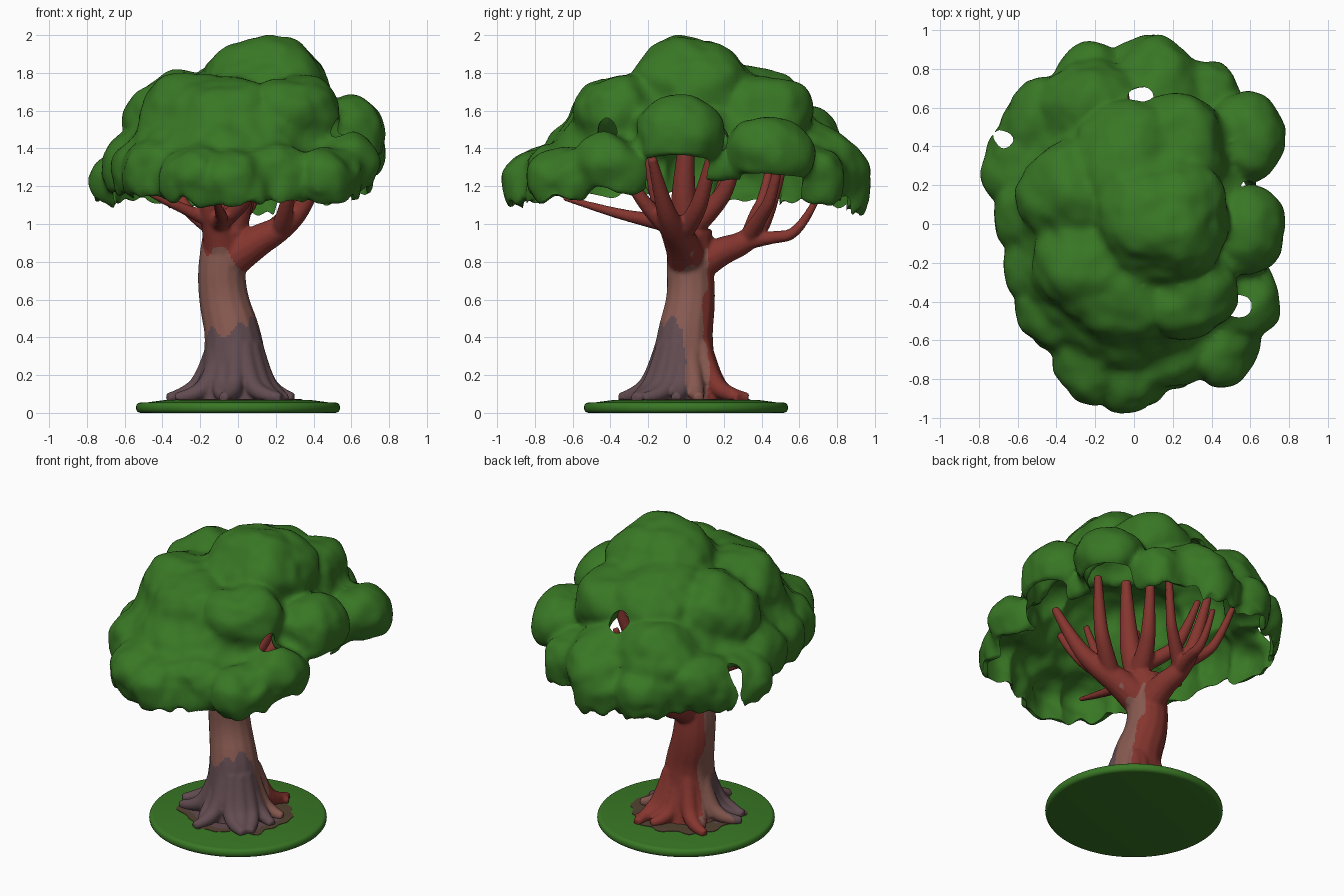
import bpy, bmesh, math, random
from mathutils import Matrix, noise

random.seed(4)
start_cube = bpy.data.objects.get("Cube")
if start_cube:
    bpy.data.objects.remove(start_cube, do_unlink=True)


def material(name, rgb):
    mat = bpy.data.materials.new(name)
    mat.use_nodes = True
    mat.diffuse_color = (*rgb, 1)
    for node in mat.node_tree.nodes:
        if node.type == 'BSDF_PRINCIPLED':
            node.inputs["Base Color"].default_value = (*rgb, 1)
            node.inputs["Roughness"].default_value = 0.9
    return mat


GREEN = material("leaf green", (0.04, 0.185, 0.018))
RED = material("red bark", (0.235, 0.036, 0.028))
TAN = material("pale bark", (0.24, 0.1, 0.08))
GREY = material("grey purple bark", (0.12, 0.07, 0.08))
SOIL = material("brown soil", (0.085, 0.055, 0.03))


def add_object(name, data, *mats):
    obj = bpy.data.objects.new(name, data)
    bpy.context.scene.collection.objects.link(obj)
    for mat in mats:
        data.materials.append(mat)
    return obj


def from_bmesh(name, bm, *mats):
    mesh = bpy.data.meshes.new(name)
    bm.to_mesh(mesh)
    bm.free()
    return add_object(name, mesh, *mats)


def evaluated_mesh(obj):
    graph = bpy.context.evaluated_depsgraph_get()
    return bpy.data.meshes.new_from_object(obj.evaluated_get(graph))


def bake(obj):
    mesh = evaluated_mesh(obj)
    obj.modifiers.clear()
    obj.data = mesh


def fuse(obj, voxel, rounds):
    """Weld overlapping solids into one soft skin."""
    remesh = obj.modifiers.new("fuse", 'REMESH')
    remesh.mode = 'VOXEL'
    remesh.voxel_size = voxel
    soften = obj.modifiers.new("soften", 'SMOOTH')
    soften.factor = 0.5
    soften.iterations = rounds
    bake(obj)


def smooth(obj, degrees):
    bpy.ops.object.select_all(action='DESELECT')
    obj.select_set(True)
    bpy.context.view_layer.objects.active = obj
    bpy.ops.object.shade_smooth_by_angle(angle=math.radians(degrees))


# Ground disc with a rounded rim and a slightly raised middle
bm = bmesh.new()
bmesh.ops.create_cone(bm, cap_ends=True, segments=72, radius1=0.54, radius2=0.54,
                      depth=0.055, matrix=Matrix.Translation((0, 0, 0.0275)))
rim = [e for e in bm.edges if all(abs(v.co.z - e.verts[0].co.z) < 1e-4 for v in e.verts)]
bmesh.ops.bevel(bm, geom=rim, offset=0.024, segments=4, affect='EDGES', profile=0.5)
bmesh.ops.create_cone(bm, cap_ends=True, segments=72, radius1=0.515, radius2=0.38,
                      depth=0.018, matrix=Matrix.Translation((0, 0, 0.06)))
smooth(from_bmesh("ground_disc", bm, GREEN), 40)

# Ragged soil patch, stained by the bark along the front
bm = bmesh.new()
SIDES = 90
rings = []
for scale, z in ((1, 0.066), (1, 0.072), (.86, 0.074)):
    ring = []
    for i in range(SIDES):
        a = math.tau * i / SIDES
        r = scale * (0.33 + 0.09 * noise.noise((3 * math.cos(a), 3 * math.sin(a), 2)))
        ring.append(bm.verts.new((r * math.cos(a), r * math.sin(a), z)))
    rings.append(ring)
hub = bm.verts.new((0, 0, 0.074))
for i in range(SIDES):
    j = (i + 1) % SIDES
    for low, high in zip(rings, rings[1:]):
        bm.faces.new((low[i], low[j], high[j], high[i]))
    inner = bm.faces.new((rings[2][i], rings[2][j], hub))
    inner.material_index = int(rings[2][i].co.y < .06)
from_bmesh("soil_patch", bm, SOIL, GREY)

# Trunk, limbs and roots as tapered tubes: x, y, z, radius
wood = bpy.data.curves.new("wood_paths", 'CURVE')
wood.dimensions = '3D'
wood.bevel_depth = 1
wood.bevel_resolution = 5
wood.resolution_u = 6
wood.use_fill_caps = True


def tube(*points):
    spline = wood.splines.new('NURBS')
    spline.points.add(len(points) - 1)
    for p, (x, y, z, r) in zip(spline.points, points):
        p.co = (x, y, z, 1)
        p.radius = r
    spline.order_u = 3
    spline.use_endpoint_u = True


tube((-.02, -.01, .05, .22), (-.02, -.01, .2, .18), (-.02, -.01, .4, .15),
     (-.08, .03, .6, .13), (-.09, .02, .8, .125), (-.06, .02, .97, .12))
# front left limb and its forks
tube((-.06, .01, .8, .11), (.08, -.02, .9, .09), (.24, -.07, .98, .065),
     (.36, -.12, 1.1, .045), (.48, -.18, 1.35, .025))
tube((.14, -.04, .93, .06), (.28, .05, 1.04, .05), (.36, .1, 1.2, .04), (.42, .16, 1.45, .025))
tube((.22, -.08, .97, .05), (.26, -.22, 1.08, .04), (.3, -.34, 1.3, .025))
# middle limb
tube((-.06, .02, .88, .1), (-.02, 0, 1.02, .08), (.03, -.02, 1.2, .06), (.08, .02, 1.6, .03))
tube((-.02, .02, .98, .07), (.02, .14, 1.08, .055), (.08, .24, 1.22, .04), (.12, .3, 1.5, .025))
tube((0, .06, 1.02, .05), (-.14, .16, 1.1, .045), (-.22, .22, 1.25, .035), (-.3, .25, 1.5, .02))
# front limb
tube((-.08, 0, .84, .1), (-.12, -.07, 1, .075), (-.16, -.14, 1.1, .05), (-.2, -.22, 1.45, .025))
tube((-.11, -.08, 1, .05), (-.08, -.25, 1.03, .035), (-.1, -.42, 1.07, .025), (-.12, -.65, 1.14, .015))
tube((-.11, -.08, 1, .05), (.02, -.2, 1.08, .04), (.06, -.28, 1.2, .03), (.08, -.36, 1.45, .02))
tube((-.13, -.08, 1.01, .045), (-.26, -.12, 1.07, .03), (-.38, -.16, 1.12, .024), (-.54, -.2, 1.2, .014))
# back limb
tube((-.07, .03, .76, .1), (-.07, .16, .85, .08), (-.1, .32, .9, .06),
     (-.12, .43, 1.03, .045), (-.15, .52, 1.35, .025))
tube((-.1, .3, .9, .045), (-.05, .44, .93, .035), (-.05, .6, .94, .028), (-.04, .7, 1.15, .018))
tube((-.1, .32, .92, .05), (.02, .4, 1.04, .04), (.1, .46, 1.15, .03), (.16, .52, 1.45, .02))
tube((-.1, .34, .95, .045), (-.24, .36, 1.04, .035), (-.32, .42, 1.15, .028), (-.4, .46, 1.4, .02))

ROOTS = 15
for i in range(ROOTS):
    a = math.tau * (i + random.uniform(-.25, .25)) / ROOTS
    reach = random.uniform(.3, .39)
    bend = random.uniform(-.45, .45)
    path = []
    for out, z, r, turn in ((.3, .36, .05, 0), (.45, .17, .055, 0), (.75, .09, .042, .4), (1, .08, .026, 1)):
        t = a + bend * turn
        path.append((reach * out * math.cos(t) - .01, reach * out * math.sin(t) - .01, z, r))
    tube(*path)

paths = add_object("wood_paths", wood)
trunk = add_object("trunk_and_branches", evaluated_mesh(paths))
bpy.data.objects.remove(paths, do_unlink=True)
fuse(trunk, 0.011, 3)
trunk.data.materials.clear()
for mat in (RED, TAN, GREY):
    trunk.data.materials.append(mat)

# Bark colours by height and by side, with ragged borders
for face in trunk.data.polygons:
    c = face.center
    lean = max(0, min(1, (c.z - .4) / .3))
    x, y = c.x + .02 + .06 * lean, c.y + .01 - .03 * lean
    side = y / max(math.hypot(x, y), .01)
    wobble = noise.noise((c.x * 14, c.y * 14, c.z * 3))
    if c.z > .84 + .12 * wobble - .45 * x + .5 * y or side > .57 + .25 * wobble + 1.3 * x * lean:
        face.material_index = 0
    elif c.z < .44 + .1 * wobble + .25 * x and side < .02 + .2 * wobble:
        face.material_index = 2
    else:
        face.material_index = 1
smooth(trunk, 80)

# Leaf canopy: bell-shaped clumps over a low dome, x, y, z, radius
CLUMPS = [
    (.15, .03, 1.73, .34), (0, .3, 1.6, .33), (-.27, .15, 1.54, .31), (-.23, -.2, 1.56, .3),
    (.3, -.36, 1.6, .24), (-.05, -.35, 1.56, .27), (.22, .38, 1.58, .27), (-.2, .58, 1.38, .28),
    (.12, .67, 1.3, .27), (.57, .45, 1.4, .21), (.58, -.05, 1.49, .22), (.54, -.4, 1.3, .21),
    (.47, -.62, 1.25, .21), (.17, -.66, 1.28, .22), (0, -.78, 1.24, .2), (-.22, -.7, 1.25, .21),
    (-.38, -.46, 1.28, .22), (-.46, -.2, 1.31, .21), (-.47, .04, 1.31, .24), (-.59, .3, 1.23, .21),
    (-.43, .52, 1.26, .24), (.33, .66, 1.26, .21), (-.22, .7, 1.23, .22), (.05, .76, 1.2, .2)]


def bell(bm, centre, radii, skirt):
    """Half ellipsoid on top of a straight-sided skirt."""
    for v in bmesh.ops.create_icosphere(bm, subdivisions=4, radius=1)["verts"]:
        x, y, z = v.co
        z = z * radii[2] if z > 0 else -skirt * min(1, -2 * z)
        v.co = (centre[0] + x * radii[0], centre[1] + y * radii[1], centre[2] + z)


def leaf_mass(name, shrink, drop, gaps=()):
    bm = bmesh.new()
    bell(bm, (0, 0, 1.24), (.64 - shrink, .8 - shrink, .54 - shrink), .02 + drop)
    for x, y, z, r in CLUMPS:
        bell(bm, (x, y, z), (r - shrink, r - shrink, .8 * r - shrink), .14 + drop)
    for centre, radii in gaps:
        bell(bm, centre, radii, radii[2])
    mass = from_bmesh(name, bm)
    fuse(mass, 0.022, 7)
    offsets = [v.normal * (.05 * noise.noise(v.co * 4) + .012 * noise.noise(v.co * 11))
               for v in mass.data.vertices]
    for v, offset in zip(mass.data.vertices, offsets):
        v.co += offset
    return mass


# The hollow follows the clumps from inside; a few gaps break through
GAPS = [((.5, -.42, 1.42), (.1, .06, .15)), ((.03, .64, 1.5), (.06, .05, .15)),
        ((-.68, .43, 1.25), (.06, .05, .2)), ((.55, .17, 1.38), (.06, .04, .15))]
canopy = leaf_mass("leaf_canopy", 0, 0)
hollow = leaf_mass("hollow_cutter", .042, .2, GAPS)
hollow.hide_render = True
cut = canopy.modifiers.new("hollow", 'BOOLEAN')
cut.operation = 'DIFFERENCE'
cut.solver = 'EXACT'
cut.object = hollow
bake(canopy)
bpy.data.objects.remove(hollow, do_unlink=True)

# Ragged lower rim
for v in canopy.data.vertices:
    if v.co.z < 1.25:
        v.co.z += .35 * (1.25 - v.co.z) * noise.noise(v.co * 12)
canopy.data.materials.clear()
canopy.data.materials.append(GREEN)
for face in canopy.data.polygons:
    face.material_index = 0
smooth(canopy, 55)
